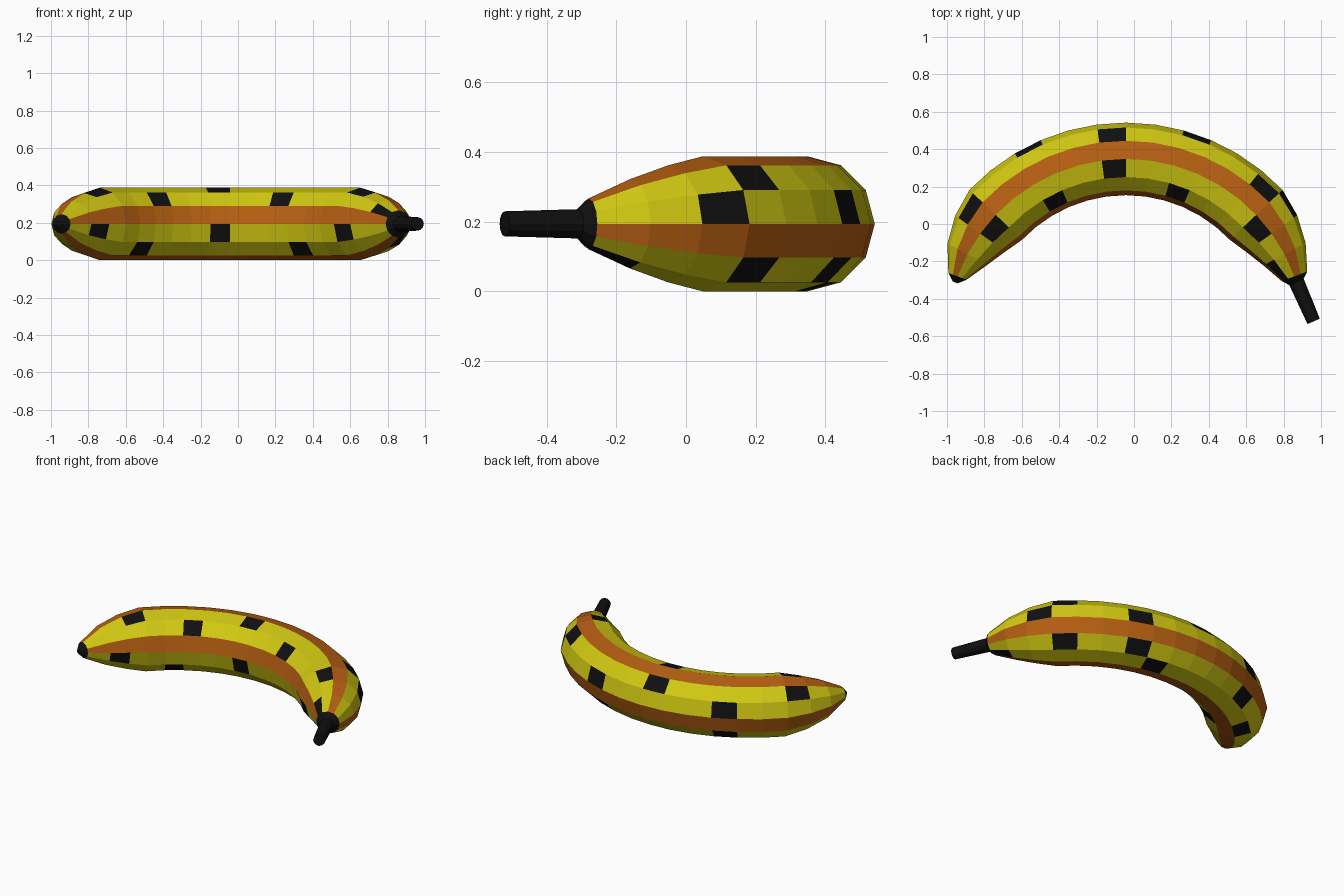
import bpy, bmesh, math
from mathutils import Vector

if "Cube" in bpy.data.objects:
    bpy.data.objects.remove(bpy.data.objects["Cube"])

SIDES, HALF, STEP = 12, 9, 7.75          # 12-sided tube, 18 segments along an arc
ARC_C, ARC_R, MID_Z, BODY_R = Vector((-0.043, -0.612, 0.194)), 0.96, 0.194, 0.194


def mat(name, rgb):
    m = bpy.data.materials.new(name)
    m.diffuse_color = (*rgb, 1)
    m.use_nodes = True
    m.node_tree.nodes["Principled BSDF"].inputs["Base Color"].default_value = m.diffuse_color
    return m


yellow = mat("peel_yellow", (0.64, 0.58, 0.006))
orange = mat("stripe_orange", (0.47, 0.115, 0.006))
black = mat("spot_black", (0.005, 0.005, 0.005))


def radial(deg):
    a = math.radians(deg)
    return Vector((math.sin(a), math.cos(a), 0))


def tangent(deg):
    return radial(deg + 90)


def tube(name, rings, mats, rule=None, cap_start=False, cap_end=False):
    """Loft rings of (centre, heading angle, radius); rule(segment, side) picks the colour."""
    bm = bmesh.new()
    loops = []
    for c, deg, r in rings:
        loop = []
        for j in range(SIDES):
            p = 2 * math.pi * j / SIDES
            loop.append(bm.verts.new(c + r * (math.cos(p) * radial(deg) + Vector((0, 0, math.sin(p))))))
        loops.append(loop)
    for i in range(len(loops) - 1):
        a, b = loops[i], loops[i + 1]
        for j in range(SIDES):
            n = (j + 1) % SIDES
            f = bm.faces.new((a[j], a[n], b[n], b[j]))
            f.material_index = rule(i, j) if rule else 0
    if cap_start:
        bm.faces.new(loops[0])
    if cap_end:
        bm.faces.new(loops[-1])
    bmesh.ops.recalc_face_normals(bm, faces=bm.faces)
    if not (cap_start and cap_end):
        # open tubes: make sure the normals point away from the middle of the first segment
        bm.normal_update()
        f = next(iter(bm.faces))
        mid = (rings[0][0] + rings[1][0]) / 2
        if f.normal.dot(f.calc_center_median() - mid) < 0:
            bmesh.ops.reverse_faces(bm, faces=bm.faces)
    me = bpy.data.meshes.new(name)
    bm.to_mesh(me)
    bm.free()
    for m in mats:
        me.materials.append(m)
    ob = bpy.data.objects.new(name, me)
    bpy.context.collection.objects.link(ob)
    return ob


# Peel: curved body, full width in the middle, tapering over the last three rings
left_taper = {7: 0.165, 8: 0.121, 9: 0.052}
right_taper = {7: 0.168, 8: 0.128, 9: 0.073}
rings = []
for k in range(-HALF, HALF + 1):
    r = (left_taper if k < 0 else right_taper).get(abs(k), BODY_R)
    rings.append((ARC_C + ARC_R * radial(k * STEP), k * STEP, r))

# Spotted segments for each side of the tube; every third side is an orange stripe
spots = {0: (5, 11, 15), 1: (2, 8, 14), 3: (2, 8, 15), 4: (5, 11, 17),
         6: (1, 8, 15), 7: (4, 12), 9: (3, 10, 17), 10: (5, 11, 14)}


def peel_colour(i, j):
    if j % 3 == 2:
        return 1
    return 2 if i in spots.get(j, ()) else 0


tube("peel", rings, [yellow, orange, black], peel_colour)

# Blossom tip: short black cone on the left end
c, deg, r = rings[0]
tube("blossom_tip", [(c - tangent(deg) * 0.035, deg, 0.014), (c, deg, r)], [black], cap_start=True)

# Stem: collar and slim stalk on the right end
c, deg, r = rings[-1]
neck = c + tangent(deg) * 0.032
lean = 66.5
tube("stem", [(c, deg, r), (neck, lean, 0.042), (neck + tangent(lean) * 0.23, lean, 0.036)],
     [black], cap_end=True)
